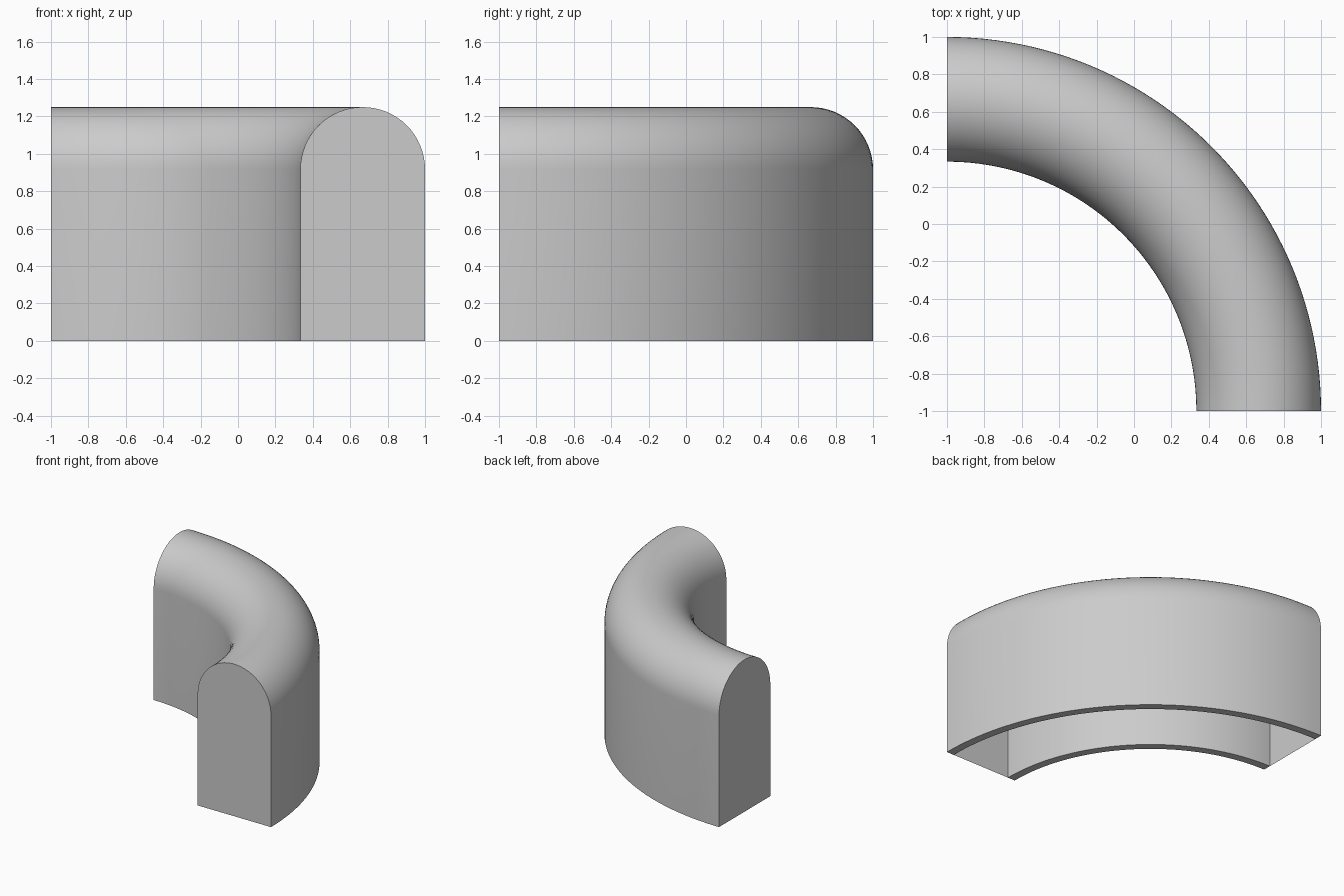
import bpy, bmesh, math

if "Cube" in bpy.data.objects:
    bpy.data.objects.remove(bpy.data.objects["Cube"])

CX, CY = -1.0, -1.0              # centre of the quarter turn
R_MID, HALF = 1.6667, 0.3333     # centre-line radius and half width
SPRING = 0.9167                  # height where the round top begins
WALL = 0.0667                    # shell thickness
STEPS, ARCH = 48, 32

grey = bpy.data.materials.new("light grey")
grey.diffuse_color = (0.6, 0.6, 0.6, 1.0)
grey.use_nodes = True
grey.node_tree.nodes["Principled BSDF"].inputs["Base Color"].default_value = grey.diffuse_color


def arch(half):
    """Round-topped section as (radius, height) pairs, outer foot to inner foot."""
    top = [(R_MID + half * math.cos(math.pi * i / ARCH),
            SPRING + half * math.sin(math.pi * i / ARCH)) for i in range(ARCH + 1)]
    return [(R_MID + half, 0.0)] + top + [(R_MID - half, 0.0)]


# Closed section: outer skin, then the hollow underside back to the start
outer = arch(HALF)
section = outer + arch(HALF - WALL)[::-1]

bm = bmesh.new()
rings = []
for s in range(STEPS + 1):
    a = math.pi / 2 * s / STEPS
    rings.append([bm.verts.new((CX + r * math.cos(a), CY + r * math.sin(a), z))
                  for r, z in section])

# Sweep the section around the quarter turn
n = len(section)
for r0, r1 in zip(rings, rings[1:]):
    for i in range(n):
        j = (i + 1) % n
        bm.faces.new((r0[i], r1[i], r1[j], r0[j]))

# Thin flat end caps closing the full arch
bm.faces.new(rings[0][:len(outer)])
bm.faces.new(rings[-1][:len(outer)][::-1])
bm.normal_update()

mesh = bpy.data.meshes.new("curved_wall")
bm.to_mesh(mesh)
bm.free()
mesh.materials.append(grey)
wall = bpy.data.objects.new("curved_wall", mesh)
bpy.context.collection.objects.link(wall)

# Smooth curves with crisp ends and rims
bpy.context.view_layer.objects.active = wall
wall.select_set(True)
bpy.ops.object.shade_smooth_by_angle(angle=math.radians(30))
